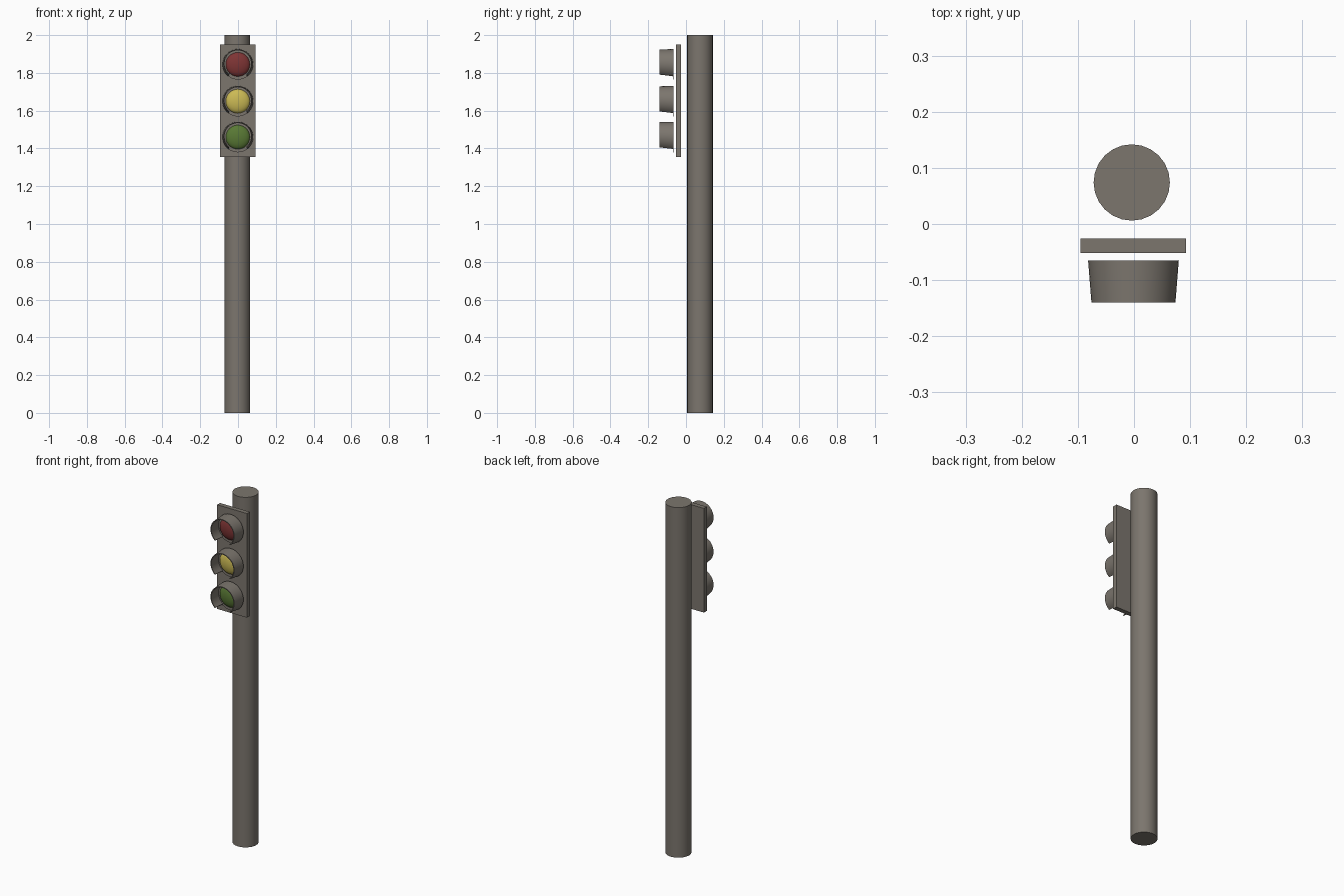
import bpy, bmesh, math

if "Cube" in bpy.data.objects:
    bpy.data.objects.remove(bpy.data.objects["Cube"])


def material(name, rgb):
    m = bpy.data.materials.new(name)
    m.diffuse_color = (*rgb, 1)
    m.use_nodes = True
    m.node_tree.nodes["Principled BSDF"].inputs["Base Color"].default_value = m.diffuse_color
    return m


grey = material("warm grey metal", (0.20, 0.18, 0.155))
red = material("red lens", (0.21, 0.035, 0.035))
yellow = material("yellow lens", (0.60, 0.49, 0.09))
green = material("green lens", (0.10, 0.19, 0.035))


def finish(name, bm, mat, smooth=True):
    bmesh.ops.recalc_face_normals(bm, faces=bm.faces)
    mesh = bpy.data.meshes.new(name)
    bm.to_mesh(mesh)
    bm.free()
    mesh.materials.append(mat)
    ob = bpy.data.objects.new(name, mesh)
    bpy.context.collection.objects.link(ob)
    if smooth:
        bpy.ops.object.select_all(action='DESELECT')
        ob.select_set(True)
        bpy.context.view_layer.objects.active = ob
        bpy.ops.object.shade_smooth_by_angle(angle=math.radians(35))
    return ob


def sweep(bm, sections):
    """Join consecutive rows of points with quads."""
    rows = [[bm.verts.new(p) for p in s] for s in sections]
    n = len(rows[0])
    for a, b in zip(rows, rows[1:]):
        for i in range(n):
            j = (i + 1) % n
            bm.faces.new((a[i], a[j], b[j], b[i]))
    return rows


CX = -0.001


def ring_section(angle, profile, z):
    """Profile is a list of (radius, y, centre offset)."""
    return [(CX + r * math.cos(angle), y, z + dz + r * math.sin(angle)) for r, y, dz in profile]


# round pole
bm = bmesh.new()
bmesh.ops.create_cone(bm, cap_ends=True, segments=24, radius1=0.068, radius2=0.068, depth=2)
bmesh.ops.translate(bm, verts=bm.verts, vec=(-0.004, 0.074, 1))
finish("pole", bm, grey)

# flat backing plate
bm = bmesh.new()
bmesh.ops.create_cube(bm, size=1)
bmesh.ops.scale(bm, verts=bm.verts, vec=(0.188, 0.026, 0.595))
bmesh.ops.translate(bm, verts=bm.verts, vec=(CX, -0.039, 1.6525))
finish("backing_plate", bm, grey, False)

for name, z, mat in (("red", 1.845, red), ("yellow", 1.65, yellow), ("green", 1.46, green)):
    # tapering hood, open at the bottom, with a flat upper line
    bm = bmesh.new()
    hood = [(0.081, -0.065, 0), (0.075, -0.14, 0.004), (0.070, -0.14, 0.004), (0.074, -0.065, 0)]
    start, end, n = math.radians(-51), math.radians(231), 36
    rows = sweep(bm, [ring_section(start + (end - start) * i / n, hood, z) for i in range(n + 1)])
    bm.faces.new(rows[0])
    bm.faces.new(rows[-1])
    finish(name + "_hood", bm, grey)

    # thin full ring that holds the lens
    bm = bmesh.new()
    bezel = [(0.0805, -0.0655, 0), (0.0805, -0.069, 0), (0.062, -0.069, 0), (0.062, -0.0655, 0)]
    sweep(bm, [ring_section(math.tau * (i % 40) / 40, bezel, z) for i in range(41)])
    bmesh.ops.remove_doubles(bm, verts=bm.verts, dist=1e-5)
    finish(name + "_bezel", bm, grey)

    # shallow domed lens
    bm = bmesh.new()
    rings = []
    for k in range(7):
        t = math.pi / 2 * k / 7
        r, y = 0.064 * math.cos(t), -0.068 - 0.026 * math.sin(t)
        rings.append([(CX + r * math.cos(math.tau * i / 32), y, z + r * math.sin(math.tau * i / 32))
                      for i in range(32)])
    rows = sweep(bm, rings)
    tip = bm.verts.new((CX, -0.094, z))
    for i in range(32):
        bm.faces.new((rows[-1][i], rows[-1][(i + 1) % 32], tip))
    bm.faces.new(rows[0])
    finish(name + "_lens", bm, mat)
